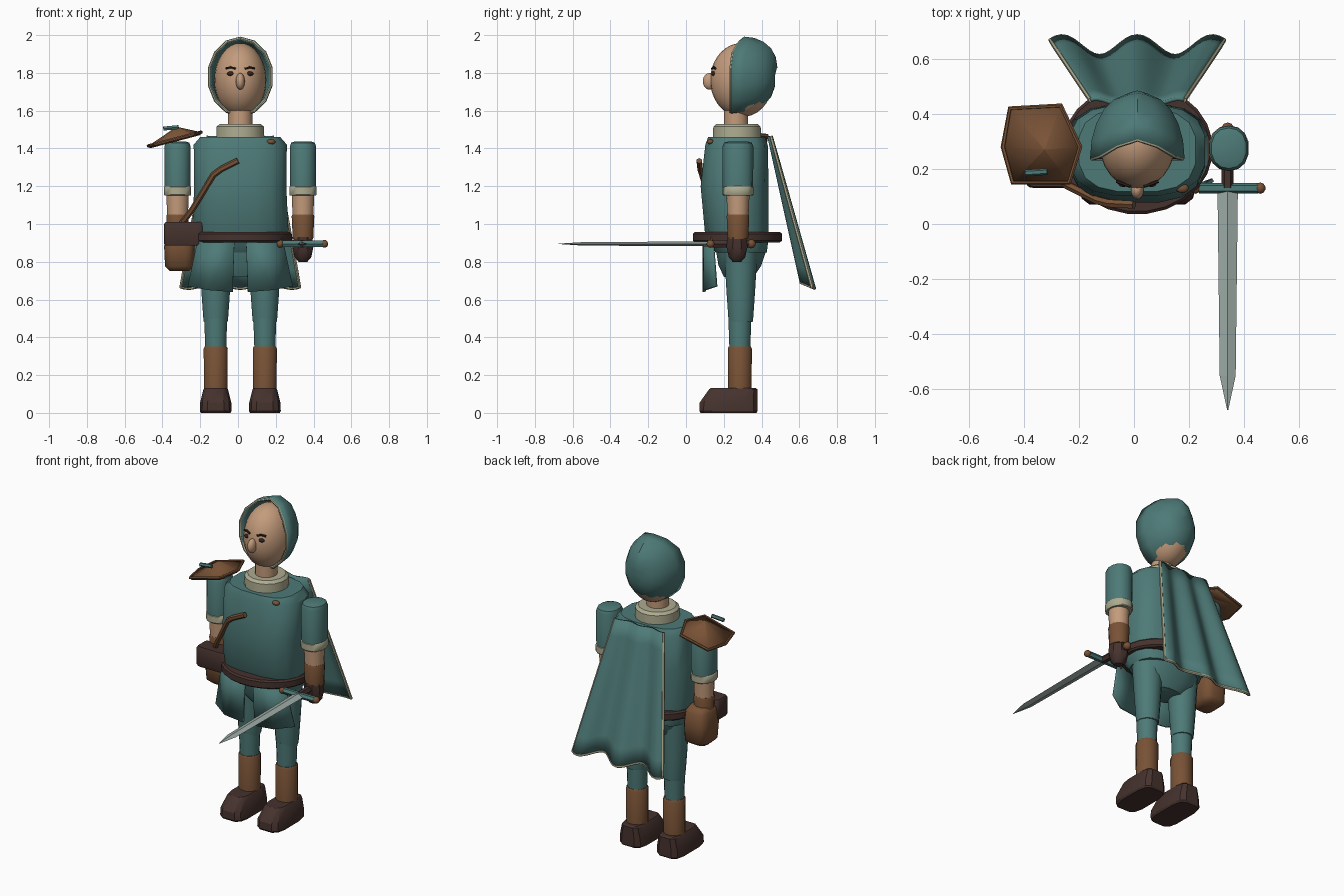
import bpy, bmesh, math
from mathutils import Vector

default_cube = bpy.data.objects.get("Cube")
if default_cube:
    bpy.data.objects.remove(default_cube, do_unlink=True)

CENTRE_X = 0.012
BODY_Y = 0.275


def material(name, *rgb):
    mat = bpy.data.materials.new(name)
    mat.use_nodes = True
    mat.diffuse_color = (*rgb, 1)
    mat.node_tree.nodes["Principled BSDF"].inputs["Base Color"].default_value = (*rgb, 1)
    return mat


teal = material("teal cloth", .075, .195, .185)
skin = material("skin", .55, .33, .2)
brown = material("brown leather", .19, .085, .037)
dark = material("dark leather", .06, .032, .027)
cream = material("cream trim", .42, .41, .28)
steel = material("steel", .33, .4, .37)
ink = material("dark features", .03, .017, .014)


def finish(obj, mat, angle=40):
    obj.data.materials.append(mat)
    bpy.ops.object.select_all(action="DESELECT")
    obj.select_set(True)
    bpy.context.view_layer.objects.active = obj
    if obj.type == "CURVE":
        bpy.ops.object.convert(target="MESH")
        obj = bpy.context.object
    bpy.ops.object.shade_smooth_by_angle(angle=math.radians(angle))
    return obj


def from_bmesh(name, bm, mat, angle=40):
    bmesh.ops.recalc_face_normals(bm, faces=bm.faces)
    mesh = bpy.data.meshes.new(name)
    bm.to_mesh(mesh)
    bm.free()
    obj = bpy.data.objects.new(name, mesh)
    bpy.context.collection.objects.link(obj)
    return finish(obj, mat, angle)


def bridge(bm, first, second):
    count = len(first)
    for i in range(count):
        j = (i + 1) % count
        bm.faces.new((first[i], first[j], second[j], second[i]))


def loft(name, mat, rings, sides=12, power=2, angle=40):
    """Skin rings given as (z, centre x, half width, front y, back y)."""
    bm = bmesh.new()
    loops = []
    for z, cx, half, front, back in rings:
        loop = []
        for i in range(sides):
            a = math.tau * (i + .5) / sides
            c, s = math.cos(a), math.sin(a)
            px = math.copysign(abs(c) ** (2 / power), c)
            py = math.copysign(abs(s) ** (2 / power), s)
            loop.append(bm.verts.new((cx + half * px, (front + back + (back - front) * py) / 2, z)))
        loops.append(loop)
    for lower, upper in zip(loops, loops[1:]):
        bridge(bm, lower, upper)
    bm.faces.new(loops[0])
    bm.faces.new(loops[-1])
    return from_bmesh(name, bm, mat, angle)


def column(name, mat, x, y, profile, sides=12, power=2, depth=1):
    """Upright round part from (z, radius) pairs."""
    return loft(name, mat, [(z, x, r, y - r * depth, y + r * depth) for z, r in profile], sides, power)


def ball(name, mat, loc, size, segments=16):
    bm = bmesh.new()
    bmesh.ops.create_uvsphere(bm, u_segments=segments, v_segments=segments * 3 // 4, radius=1)
    bmesh.ops.scale(bm, vec=size, verts=bm.verts)
    bmesh.ops.translate(bm, vec=loc, verts=bm.verts)
    return from_bmesh(name, bm, mat, 60)


def tube(name, mat, points, radius, closed=False):
    curve = bpy.data.curves.new(name, "CURVE")
    curve.dimensions = "3D"
    curve.bevel_depth = radius
    curve.bevel_resolution = 1
    curve.use_fill_caps = True
    spline = curve.splines.new("POLY")
    spline.points.add(len(points) - 1)
    for point, co in zip(spline.points, points):
        point.co = (*co, 1)
    spline.use_cyclic_u = closed
    obj = bpy.data.objects.new(name, curve)
    bpy.context.collection.objects.link(obj)
    return finish(obj, mat)


def sheet(name, mat, rows, thickness):
    """Cloth panel from rows of points."""
    bm = bmesh.new()
    grid = [[bm.verts.new(p) for p in row] for row in rows]
    for a, b in zip(grid, grid[1:]):
        for i in range(len(a) - 1):
            bm.faces.new((a[i], a[i + 1], b[i + 1], b[i]))
    obj = from_bmesh(name, bm, mat)
    solid = obj.modifiers.new("thickness", "SOLIDIFY")
    solid.thickness = thickness
    solid.offset = 0
    return obj


# Torso, hips and belt
C = CENTRE_X
loft("tunic", teal, [(.85, C, .22, .155, .43), (.93, C, .26, .1, .44), (1.2, C, .247, .075, .44),
                     (1.42, C, .25, .1, .435), (1.46, C, .215, .115, .42)], 16, 2.8)
loft("hips", teal, [(.72, C, .1, .2, .36), (.78, C, .19, .17, .4), (.87, C, .21, .155, .43)], 16, 2.4)
loft("belt", dark, [(.903, C, .265, .045, .5), (.912, C, .275, .035, .51),
                    (.948, C, .275, .035, .51), (.957, C, .265, .045, .5)], 24)

# Split tunic skirt at the front
for side, label in ((-1, "right"), (1, "left")):
    sheet(label + "_skirt_flap", teal,
          [[(C + side * x, y, z) for x, y, z in row] for row in (
              ((.03, .095, .93), (.13, .1, .93), (.22, .14, .93)),
              ((.04, .095, .64), (.17, .1, .65), (.275, .16, .67)))], .014)

# Legs, boots and arms
for side, label in ((-1, "right"), (1, "left")):
    x = C + side * .13
    column(label + "_thigh", teal, x, .29, [(.48, .064), (.5, .067), (.64, .077), (.86, .09)], 16)
    column(label + "_shin", teal, x, BODY_Y + .01, [(.33, .056), (.5, .062)], 16)
    column(label + "_boot_shaft", brown, x, BODY_Y + .01, [(.1, .064), (.34, .066), (.352, .06)])
    loft(label + "_boot_foot", dark, [(0, x, .08, .075, .375), (.01, x, .086, .068, .382),
                                      (.055, x, .084, .07, .382), (.125, x, .066, .12, .38),
                                      (.132, x, .06, .13, .37)], 12, 4, 30)
    x = C + side * .332
    column(label + "_sleeve", teal, x, BODY_Y, [(1.19, .07), (1.41, .071), (1.43, .064), (1.437, .045)], 14, 2.2, 1.15)
    column(label + "_sleeve_cuff", cream, x, BODY_Y, [(1.15, .07), (1.155, .074), (1.195, .074), (1.2, .07)], 14, 2.2, 1.12)
    column(label + "_forearm", skin, x, BODY_Y, [(1.03, .056), (1.16, .061)], 14)
    column(label + "_bracer", brown, x, BODY_Y, [(.92, .056), (1.04, .062), (1.05, .058)])
    column(label + "_glove", dark, x, BODY_Y - .005, [(.8, .025), (.825, .048), (.88, .06), (.93, .054)], 8)

# Collar, neck and head
column("collar", cream, C, BODY_Y - .005, [(1.45, .13), (1.515, .128), (1.53, .11)], 16)
column("neck", skin, C, BODY_Y - .01, [(1.46, .065), (1.64, .065)], 16)
ball("head", skin, (C, .295, 1.762), (.138, .167, .196), 24)
ball("nose", skin, (C, .125, 1.755), (.024, .036, .044))
for side, label in ((-1, "right"), (1, "left")):
    x = C + side * .05
    ball(label + "_eye", ink, (x, .146, 1.796), (.02, .012, .012), 12)
    tube(label + "_brow", ink, [(x - side * .025, .137, 1.822), (x, .145, 1.83), (x + side * .026, .155, 1.824)], .006)

# Open-faced hood, closing towards the back
bm = bmesh.new()
sides, loops, rim = 14, [], []
for step in range(6):
    angle = math.radians(step * 16)
    shrink = math.cos(angle) ** .85
    loop = []
    for i in range(sides):
        a = math.tau * i / sides
        crown = max(0, math.cos(a)) ** 4
        y = .238 + .07 * crown * (1 - step / 6) + .238 * math.sin(angle)
        loop.append(bm.verts.new((C + .176 * math.sin(a) * shrink, y, 1.78 + .212 * math.cos(a) * shrink)))
    loops.append(loop)
rim = [v.co.copy() for v in loops[0]]
for near, far in zip(loops, loops[1:]):
    bridge(bm, near, far)
bm.faces.new(loops[-1])
hood = from_bmesh("hood", bm, teal, 35)
solid = hood.modifiers.new("thickness", "SOLIDIFY")
solid.thickness = .018
solid.offset = -1
tube("hood_trim", cream, [Vector((C + (p.x - C) * .955, p.y - .002, 1.78 + (p.z - 1.78) * .955)) for p in rim], .007, True)

# Folded cape with rope edging
rows = []
for r in range(9):
    v = r / 8
    row = []
    for i in range(33):
        s = i / 16 - 1
        fold = math.cos(math.tau * s / .87)
        row.append((C + s * (.17 + .145 * v), .445 + .2 * v + fold * (.008 + .028 * v),
                    1.465 - .79 * v - .015 * v * fold))
    rows.append(row)
sheet("cape", teal, rows, .014)
tube("cape_trim", cream, [row[0] for row in rows] + rows[-1][1:-1] + [row[-1] for row in reversed(rows)], .009)

# Shoulder plate with rolled rim and a small peg
rim = [Vector((x, y, 1.412 + (x + .48) * .26)) for x, y in
       ((-.45, .42), (-.265, .43), (-.195, .28), (-.235, .15), (-.44, .15), (-.475, .28))]
bm = bmesh.new()
ring = [bm.verts.new(p) for p in rim]
apex = bm.verts.new((-.325, .27, 1.515))
for i in range(6):
    bm.faces.new((ring[i], ring[(i + 1) % 6], apex))
plate = from_bmesh("shoulder_plate", bm, brown, 5)
plate.modifiers.new("thickness", "SOLIDIFY").thickness = .015
tube("shoulder_plate_rim", brown, rim, .009, True)
tube("shoulder_peg", teal, [(-.395, .185, 1.505), (-.315, .19, 1.513)], .012)

# Chest strap with its stud
tube("chest_strap", brown, [(-.3, .2, 1.0), (-.24, .14, 1.08), (-.13, .085, 1.26), (-.09, .075, 1.29), (0, .07, 1.335)], .016)
ball("strap_stud", brown, (.175, .13, 1.435), (.024, .018, .014), 10)

# Hip pouch and its flap
loft("pouch_bag", brown, [(.75, -.31, .05, .23, .34), (.775, -.31, .077, .2, .38), (.88, -.31, .082, .19, .385),
                          (.96, -.31, .074, .2, .375), (.99, -.31, .055, .23, .35)], 16, 3.5, 60)
loft("pouch_flap", dark, [(.885, -.287, .098, .135, .235), (.895, -.287, .104, .13, .24),
                          (1.0, -.287, .104, .13, .24), (1.01, -.287, .098, .135, .235)], 16, 8)

# Sword held forward
SWORD_X, SWORD_Z = .34, .895
blade = loft("sword_blade", steel, [(-z, 0, w, -t, t) for z, w, t in (
    (.13, .037, .013), (-.55, .029, .009), (-.675, .002, .001))], 4, 2, 5)
# square the section so its ridge runs along the middle
for v in blade.data.vertices:
    x, y = v.co.x, v.co.y
    width, thick = abs(x) * math.sqrt(2), abs(y) * math.sqrt(2)
    v.co.x, v.co.y = ((math.copysign(width, x), 0) if x * y > 0 else (0, math.copysign(thick, y)))
blade.rotation_euler.x = math.pi / 2
blade.location = (SWORD_X, 0, SWORD_Z)
tube("sword_guard", teal, [(.235, .13, SWORD_Z), (.45, .13, SWORD_Z)], .019)
tube("sword_grip", dark, [(SWORD_X, .13, SWORD_Z), (SWORD_X, .34, SWORD_Z)], .022)
for x in (.222, .458):
    ball("guard_end", brown, (x, .13, SWORD_Z), (.02, .021, .021), 10)
ball("sword_pommel", brown, (SWORD_X, .345, SWORD_Z), (.024, .024, .024), 10)
